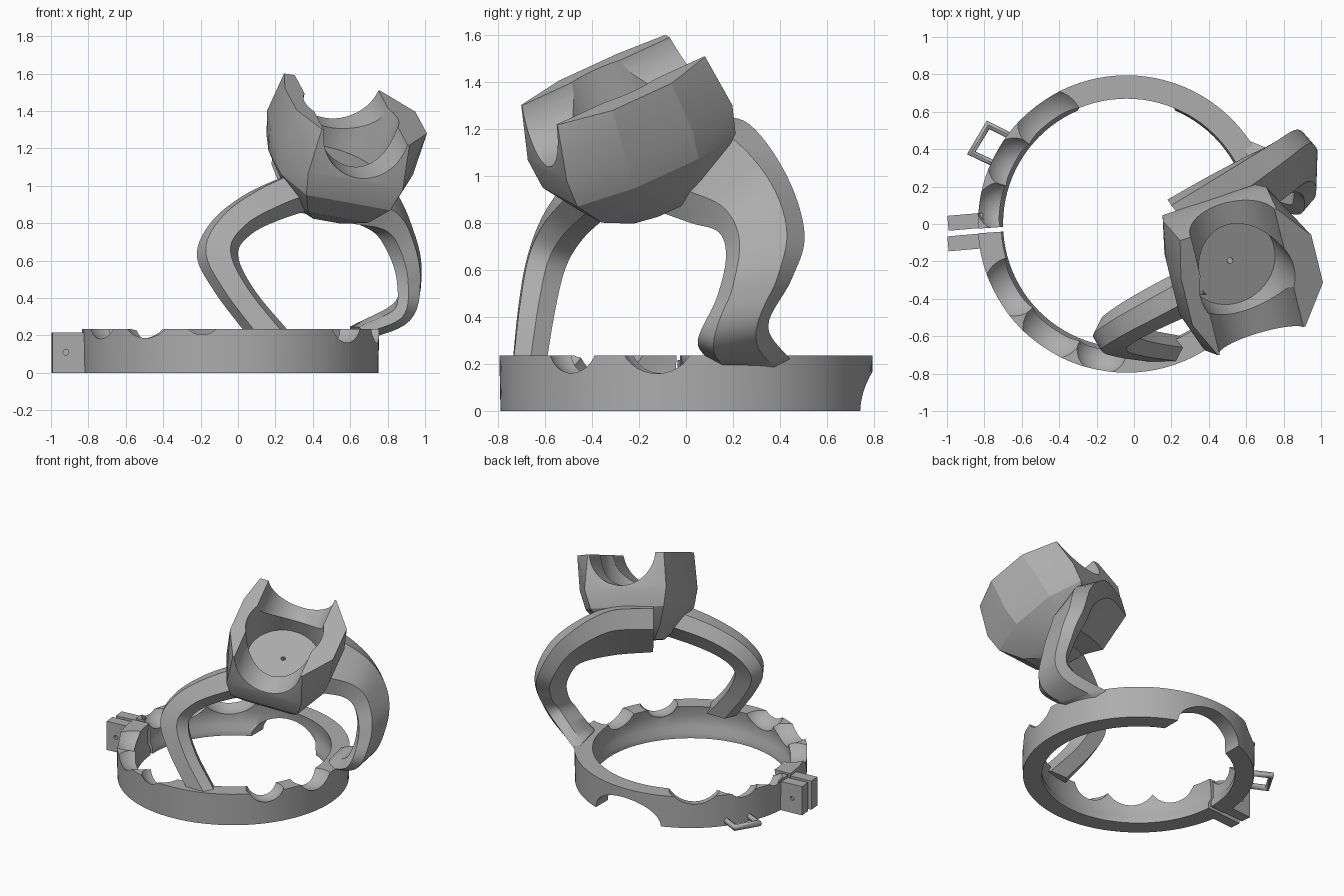
import bpy, bmesh
from math import sin, cos, pi, radians
from mathutils import Vector, Matrix

if "Cube" in bpy.data.objects:
    bpy.data.objects.remove(bpy.data.objects["Cube"], do_unlink=True)

grey = bpy.data.materials.new("plain_grey")
grey.use_nodes = True
grey.diffuse_color = (0.42, 0.42, 0.42, 1)
grey.node_tree.nodes["Principled BSDF"].inputs["Base Color"].default_value = grey.diffuse_color


def finish(name, bm, matrix=Matrix()):
    """Turn a bmesh into a named grey object."""
    bmesh.ops.recalc_face_normals(bm, faces=bm.faces)
    mesh = bpy.data.meshes.new(name)
    bm.to_mesh(mesh)
    bm.free()
    mesh.transform(matrix)
    mesh.materials.append(grey)
    obj = bpy.data.objects.new(name, mesh)
    bpy.context.scene.collection.objects.link(obj)
    return obj


def smooth(obj, angle=30):
    bpy.ops.object.select_all(action='DESELECT')
    obj.select_set(True)
    bpy.context.view_layer.objects.active = obj
    bpy.ops.object.shade_smooth_by_angle(angle=radians(angle))


def carve(obj, cutters):
    """Subtract each cutter, bake the result and drop the cutters."""
    for cutter in cutters:
        cutter.hide_render = True
        mod = obj.modifiers.new("cut", 'BOOLEAN')
        mod.operation, mod.solver, mod.object = 'DIFFERENCE', 'EXACT', cutter
    graph = bpy.context.evaluated_depsgraph_get()
    baked = bpy.data.meshes.new_from_object(obj.evaluated_get(graph))
    obj.modifiers.clear()
    obj.data = baked
    for cutter in cutters:
        bpy.data.objects.remove(cutter, do_unlink=True)


def box(name, center, size, turn=0):
    bm = bmesh.new()
    bmesh.ops.create_cube(bm, size=1)
    place = Matrix.Translation(center) @ Matrix.Rotation(radians(turn), 4, 'Z')
    return finish(name, bm, place @ Matrix.Diagonal((*size, 1)))


def cylinder(name, radius, length, matrix, top=None):
    bm = bmesh.new()
    bmesh.ops.create_cone(bm, cap_ends=True, segments=48, radius1=radius,
                          radius2=top or radius, depth=length)
    return finish(name, bm, matrix)


def ball(name, center, radius):
    bm = bmesh.new()
    bmesh.ops.create_uvsphere(bm, u_segments=32, v_segments=20, radius=radius)
    return finish(name, bm, Matrix.Translation(center))


def loft(name, loops, closed=False):
    """Skin a list of equal point loops."""
    bm = bmesh.new()
    rows = [[bm.verts.new(p) for p in loop] for loop in loops]
    n = len(rows[0])
    pairs = list(zip(rows, rows[1:])) + ([(rows[-1], rows[0])] if closed else [])
    for a, b in pairs:
        for i in range(n):
            j = (i + 1) % n
            bm.faces.new((a[i], a[j], b[j], b[i]))
    if not closed:
        bm.faces.new(rows[0])
        bm.faces.new(rows[-1])
    return finish(name, bm)


# Base ring: turned profile with a shallow groove inside
RING_X = -0.04
profile = [(0.66, 0), (0.79, 0), (0.795, 0.235), (0.67, 0.235), (0.682, 0.17), (0.682, 0.08), (0.66, 0.04)]
steps = 96
ring = loft("base_ring", [[(RING_X + r * cos(2 * pi * k / steps), r * sin(2 * pi * k / steps), z)
                           for r, z in profile] for k in range(steps)], closed=True)

# Scoops along the top (azimuth, reach, radius), an arch under the back and the clamp slot
cutters = []
for azimuth, reach, radius in [(-9, 0.74, 0.17), (-38, 0.74, 0.14), (127, 0.68, 0.22), (152, 0.68, 0.16),
                               (172, 0.68, 0.14), (209, 0.69, 0.19), (235, 0.68, 0.2), (259, 0.68, 0.15)]:
    a = radians(azimuth)
    cutters.append(ball("scoop", (RING_X + reach * cos(a), reach * sin(a), 0.15 + radius), radius))
arch = Matrix.Translation((RING_X, 0.75, 0)) @ Matrix.Diagonal((0.27, 1, 0.165, 1)) @ Matrix.Rotation(pi / 2, 4, 'X')
cutters.append(cylinder("arch", 1, 0.36, arch))
cutters.append(box("slot", (-0.8, -0.035, 0.1), (0.4, 0.025, 0.5), 4))
carve(ring, cutters)
smooth(ring)

# Clamp tabs with a blind screw hole on the outer side
for name, y, side in [("clamp_tab_back", 0.012, 1), ("clamp_tab_front", -0.098, -1)]:
    tab = box(name, (-0.9, y, 0.108), (0.19, 0.08, 0.216), 5)
    hole = Matrix.Translation((-0.92, y + side * 0.05, 0.11)) @ Matrix.Rotation(pi / 2, 4, 'X')
    carve(tab, [cylinder("screw_hole", 0.015, 0.05, hole)])

# Wire loop on the ring
curve = bpy.data.curves.new("wire_loop", 'CURVE')
curve.dimensions = '3D'
curve.bevel_depth, curve.bevel_resolution = 0.024, 2
spline = curve.splines.new('POLY')
corners = [(-0.78, 0.53), (-0.87, 0.38), (-0.70, 0.30), (-0.62, 0.45)]
spline.points.add(len(corners) - 1)
for point, (x, y) in zip(spline.points, corners):
    point.co = (x, y, 0.035, 1)
spline.use_cyclic_u = True
temp = bpy.data.objects.new("temp_loop", curve)
bpy.context.scene.collection.objects.link(temp)
loop_mesh = bpy.data.meshes.new_from_object(temp.evaluated_get(bpy.context.evaluated_depsgraph_get()))
bpy.data.objects.remove(temp, do_unlink=True)
loop_mesh.materials.clear()
loop_mesh.materials.append(grey)
wire = bpy.data.objects.new("wire_loop", loop_mesh)
bpy.context.scene.collection.objects.link(wire)
smooth(wire, 50)

# Tilted cradle: faceted hull in its own frame, rim at local z = 0
across = Vector((0.47, 0.155, -0.085)).normalized()
along = Vector((-0.16, 0.625, 0.29))
along = (along - across * along.dot(across)).normalized()
up = across.cross(along)
frame = Matrix((across, along, up)).transposed().to_4x4()
frame.translation = (0.605, -0.31, 1.405)

bm = bmesh.new()
# level, left and right half widths, corner half width, front, back
for z, left, right, corner, front, back in [(0, 0.345, 0.4, 0.25, -0.355, 0.355),
                                            (-0.24, 0.355, 0.385, 0.27, -0.41, 0.385),
                                            (-0.37, 0.33, 0.35, 0.24, -0.40, 0.36),
                                            (-0.50, 0.23, 0.25, 0.17, -0.31, 0.25),
                                            (-0.59, 0.14, 0.14, 0.08, -0.16, 0.11)]:
    for s, wide in ((-1, left), (1, right)):
        horn = corner + (0.05 if s < 0 else 0)
        for x, y in [(corner, front), (horn, back), (wide, front * 0.4), (wide, back * 0.4)]:
            bm.verts.new((s * x, y, z))
bmesh.ops.convex_hull(bm, input=bm.verts)
cradle = finish("cradle", bm, frame)

# Bowl, saddle groove and drain hole
saddle = frame @ Matrix.Translation((0, 0, 0.02)) @ Matrix.Rotation(pi / 2, 4, 'X')
carve(cradle, [
    cylinder("bowl", 0.25, 0.6, frame @ Matrix.Translation((0, 0, -0.03)), 0.28),
    cylinder("saddle", 0.24, 1.4, saddle),
    cylinder("drain", 0.016, 0.3, frame @ Matrix.Translation((0, 0, -0.3))),
])
smooth(cradle, 20)


def spread(points, count=7):
    """Pass a smooth path through the points."""
    pts = [Vector(p) for p in points]
    pts = [pts[0] * 2 - pts[1]] + pts + [pts[-1] * 2 - pts[-2]]
    out = []
    for a, b, c, d in zip(pts, pts[1:], pts[2:], pts[3:]):
        for k in range(count):
            t = k / count
            out.append(0.5 * (2 * b + (c - a) * t + (2 * a - 5 * b + 4 * c - d) * t ** 2
                              + (3 * b - a - 3 * c + d) * t ** 3))
    return out + [pts[-2]]


def strut(name, outer, inner, thick_start, thick_end):
    """Tapering blade with a six-sided section between two edge paths."""
    a, b = spread(outer), spread(inner)
    mid = [(p + q) / 2 for p, q in zip(a, b)]
    last = len(mid) - 1
    loops = []
    for i, c in enumerate(mid):
        tangent = mid[min(i + 1, last)] - mid[max(i - 1, 0)]
        half = (a[i] - b[i]) / 2
        thick = thick_start + (thick_end - thick_start) * i / last
        n = half.cross(tangent).normalized() * thick / 2
        loops.append([c + half, c + half * 0.6 + n, c - half * 0.6 + n,
                      c - half, c - half * 0.6 - n, c + half * 0.6 - n])
    smooth(loft(name, loops), 35)


# Front and back struts carrying the cradle
strut("front_strut",
      [(0.05, -0.67, 0.2), (-0.13, -0.64, 0.44), (-0.22, -0.6, 0.63),
       (-0.14, -0.53, 0.81), (0.05, -0.42, 0.96), (0.32, -0.27, 1.08)],
      [(0.29, -0.665, 0.2), (0.09, -0.63, 0.44), (0, -0.59, 0.63),
       (0.07, -0.53, 0.74), (0.23, -0.45, 0.82), (0.48, -0.35, 0.9)], 0.14, 0.2)
strut("back_strut",
      [(0.2, 0.1, 1.26), (0.48, 0.27, 1.22), (0.74, 0.43, 1.0), (0.87, 0.505, 0.75),
       (0.92, 0.45, 0.56), (0.88, 0.35, 0.36), (0.6, 0.45, 0.21)],
      [(0.36, -0.12, 0.85), (0.6, 0.02, 0.8), (0.79, 0.14, 0.76), (0.87, 0.17, 0.65),
       (0.91, 0.13, 0.48), (0.88, 0.05, 0.3), (0.68, 0.1, 0.21)], 0.22, 0.08)
